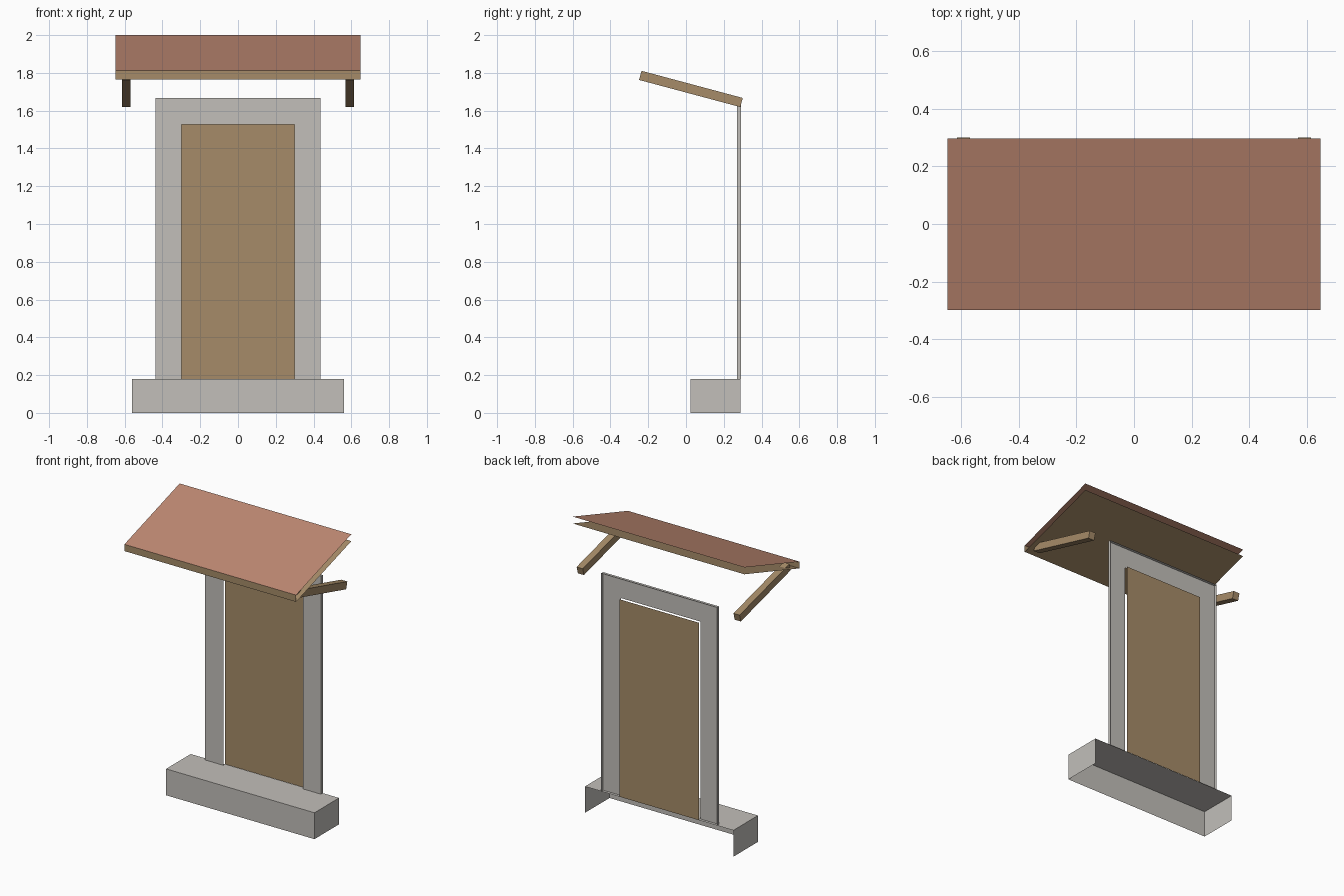
import bpy, bmesh
from math import radians
from mathutils import Matrix, Vector

cube = bpy.data.objects.get("Cube")
if cube:
    bpy.data.objects.remove(cube, do_unlink=True)


def material(name, rgb):
    mat = bpy.data.materials.new(name)
    mat.use_nodes = True
    mat.diffuse_color = (*rgb, 1)
    mat.node_tree.nodes["Principled BSDF"].inputs["Base Color"].default_value = (*rgb, 1)
    return mat


stone = material("pale_stone", (0.54, 0.52, 0.49))
wood = material("brown_wood", (0.38, 0.26, 0.14))
tile = material("terracotta", (0.52, 0.25, 0.17))


def finish(bm, name, *mats):
    mesh = bpy.data.meshes.new(name)
    bm.to_mesh(mesh)
    bm.free()
    for mat in mats:
        mesh.materials.append(mat)
    obj = bpy.data.objects.new(name, mesh)
    bpy.context.collection.objects.link(obj)
    return obj


def box(bm, centre, size, tilt=0):
    """Box rotated about the x axis."""
    mat = (Matrix.Translation(centre) @ Matrix.Rotation(radians(tilt), 4, "X")
           @ Matrix.Diagonal((*size, 1)))
    bmesh.ops.create_cube(bm, size=1, matrix=mat)


def strips(bm, paths):
    """Join neighbouring paths of equal length with quads."""
    rows = [[bm.verts.new(p) for p in path] for path in paths]
    for a, b in zip(rows, rows[1:]):
        for i in range(len(a) - 1):
            bm.faces.new((a[i], a[i + 1], b[i + 1], b[i]))


def arch(half_width, top, y, base=0.18):
    return [(-half_width, y, base), (-half_width, y, top),
            (half_width, y, top), (half_width, y, base)]


# Doorstep: hollow block, open at the back and underneath
bm = bmesh.new()
box(bm, (0, 0.157, 0.09), (1.12, 0.265, 0.18))
bm.normal_update()
hidden = [f for f in bm.faces if f.normal.y > 0.5 or f.normal.z < -0.5]
bmesh.ops.delete(bm, geom=hidden, context="FACES")
finish(bm, "doorstep", stone)

# Door surround: flat front with returns along its outer edge
bm = bmesh.new()
strips(bm, [arch(0.30, 1.527, 0.27), arch(0.437, 1.668, 0.27), arch(0.437, 1.668, 0.29)])
bm.normal_update()
if sum((f.normal.y for f in bm.faces)) > 0:
    bmesh.ops.reverse_faces(bm, faces=bm.faces[:])
finish(bm, "door_surround", stone)

# Door panel set behind the surround
bm = bmesh.new()
left_bottom, left_top, right_top, right_bottom = arch(0.30, 1.527, 0.29)
strips(bm, [[left_bottom, right_bottom], [left_top, right_top]])
finish(bm, "door_panel", wood)

# Canopy: soffit, fascia and tiled top, open at the sides and back
bm = bmesh.new()
profile = [(0.296, 1.953), (-0.299, 1.766), (-0.299, 1.812), (0.296, 2.0)]
strips(bm, [[(-0.648, y, z), (0.648, y, z)] for y, z in profile])
bm.normal_update()
for face in bm.faces:
    face.material_index = int(face.normal.z > 0.5)
finish(bm, "canopy", wood, tile)

# Sloping struts under the canopy
for side, name in ((1, "left_strut"), (-1, "right_strut")):
    bm = bmesh.new()
    box(bm, (side * 0.592, 0.026, 1.715), (0.046, 0.555, 0.05), tilt=-15)
    finish(bm, name, wood)
